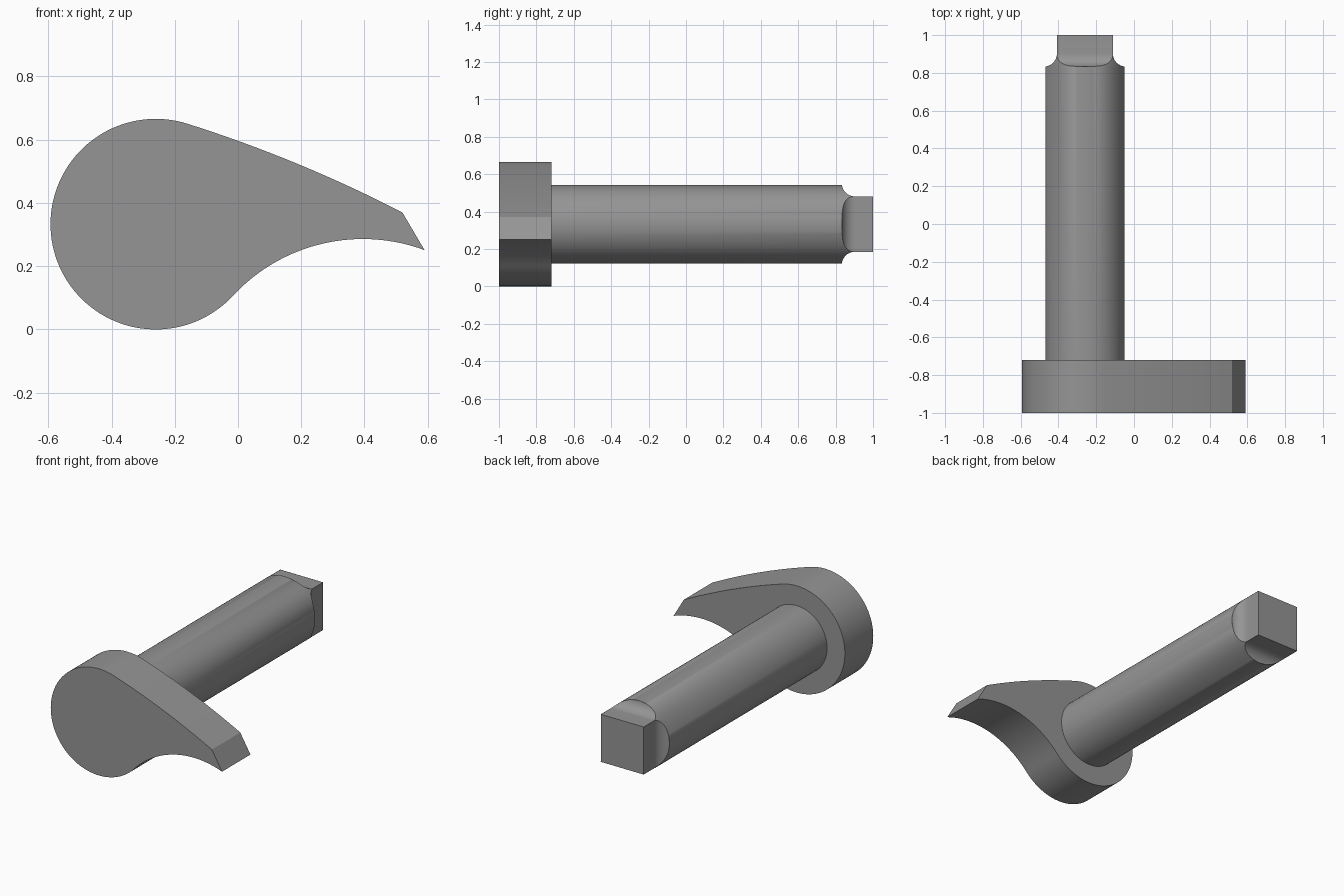
import bpy, bmesh, math
from mathutils import Vector

if "Cube" in bpy.data.objects:
    bpy.data.objects.remove(bpy.data.objects["Cube"])

CX, CZ = -0.26, 0.333          # shaft axis
steel = bpy.data.materials.new("steel_grey")
steel.diffuse_color = (0.30, 0.30, 0.30, 1)
steel.use_nodes = True
steel.node_tree.nodes["Principled BSDF"].inputs["Base Color"].default_value = steel.diffuse_color


def make_object(name, bm):
    bmesh.ops.remove_doubles(bm, verts=bm.verts[:], dist=1e-5)
    bmesh.ops.recalc_face_normals(bm, faces=bm.faces[:])
    mesh = bpy.data.meshes.new(name)
    bm.to_mesh(mesh)
    bm.free()
    mesh.materials.append(steel)
    ob = bpy.data.objects.new(name, mesh)
    bpy.context.collection.objects.link(ob)
    bpy.ops.object.select_all(action='DESELECT')
    ob.select_set(True)
    bpy.context.view_layer.objects.active = ob
    bpy.ops.object.shade_smooth_by_angle(angle=math.radians(25))
    return ob


def arc(cx, cz, r, a0, a1, n):
    return [(cx + r * math.cos(a0 + (a1 - a0) * i / n),
             cz + r * math.sin(a0 + (a1 - a0) * i / n)) for i in range(n + 1)]


# Cam plate: round body, hollow underside and gently bowed top, extruded in y
R = 0.333
ux, uz, ur = 0.395, -0.274, 0.56               # underside arc
low = math.atan2(uz - CZ, ux - CX)             # tangent point of body and underside
high = math.radians(72.2)                      # tangent point of body and top
outline = arc(CX, CZ, R, high, low + 2 * math.pi, 80)
outline += arc(ux, uz, ur, low + math.pi, math.acos((0.59 - ux) / ur), 32)[1:]
start, end = Vector((0.52, 0.37)), Vector(outline[0])
chord = end - start
bow = Vector((-chord.y, chord.x)).normalized() * -0.0155
outline += [tuple(start + chord * t + bow * 4 * t * (1 - t))
            for t in (i / 16 for i in range(16))]

bm = bmesh.new()
face = bm.faces.new([bm.verts.new((x, -1.0, z)) for x, z in outline])
ext = bmesh.ops.extrude_face_region(bm, geom=[face])
moved = [g for g in ext["geom"] if isinstance(g, bmesh.types.BMVert)]
bmesh.ops.translate(bm, verts=moved, vec=(0, 0.28, 0))
make_object("cam_plate", bm)

# Shaft: round section trimmed to a square end through concave fillets
HALF = 0.148                                   # half width of the square
RS = HALF * math.sqrt(2) + 0.0005              # shaft radius
FR, FY = 0.07, 0.903                           # fillet radius and its end in y
N, M = 12, 24                                  # steps per flat and per round corner


def section(y, h):
    a = math.acos(min(1, h / RS))              # half angle of the flat
    pts = []
    for q in range(4):
        base = q * math.pi / 2
        for i in range(N):                     # flat side
            t = math.tan(a) * (2 * i / N - 1) * h
            c, s = math.cos(base), math.sin(base)
            pts.append((CX + h * c - t * s, y, CZ + h * s + t * c))
        for i in range(M):                     # round corner
            t = base + a + (math.pi / 2 - 2 * a) * i / M
            pts.append((CX + RS * math.cos(t), y, CZ + RS * math.sin(t)))
    return pts


first = math.acos((HALF + FR - RS) / FR)       # fillet angle where it leaves the shaft
stations = [(-0.8, RS)]
for i in range(17):
    f = first * (1 - i / 16)
    stations.append((FY - FR * math.sin(f), HALF + FR - FR * math.cos(f)))
stations.append((1.0, HALF))

bm = bmesh.new()
rings = [[bm.verts.new(p) for p in section(y, h)] for y, h in stations]
count = len(rings[0])
for ra, rb in zip(rings, rings[1:]):
    for i in range(count):
        j = (i + 1) % count
        bm.faces.new((ra[i], ra[j], rb[j], rb[i]))
bm.faces.new(rings[0])
bm.faces.new(rings[-1])
make_object("shaft_with_square_end", bm)
